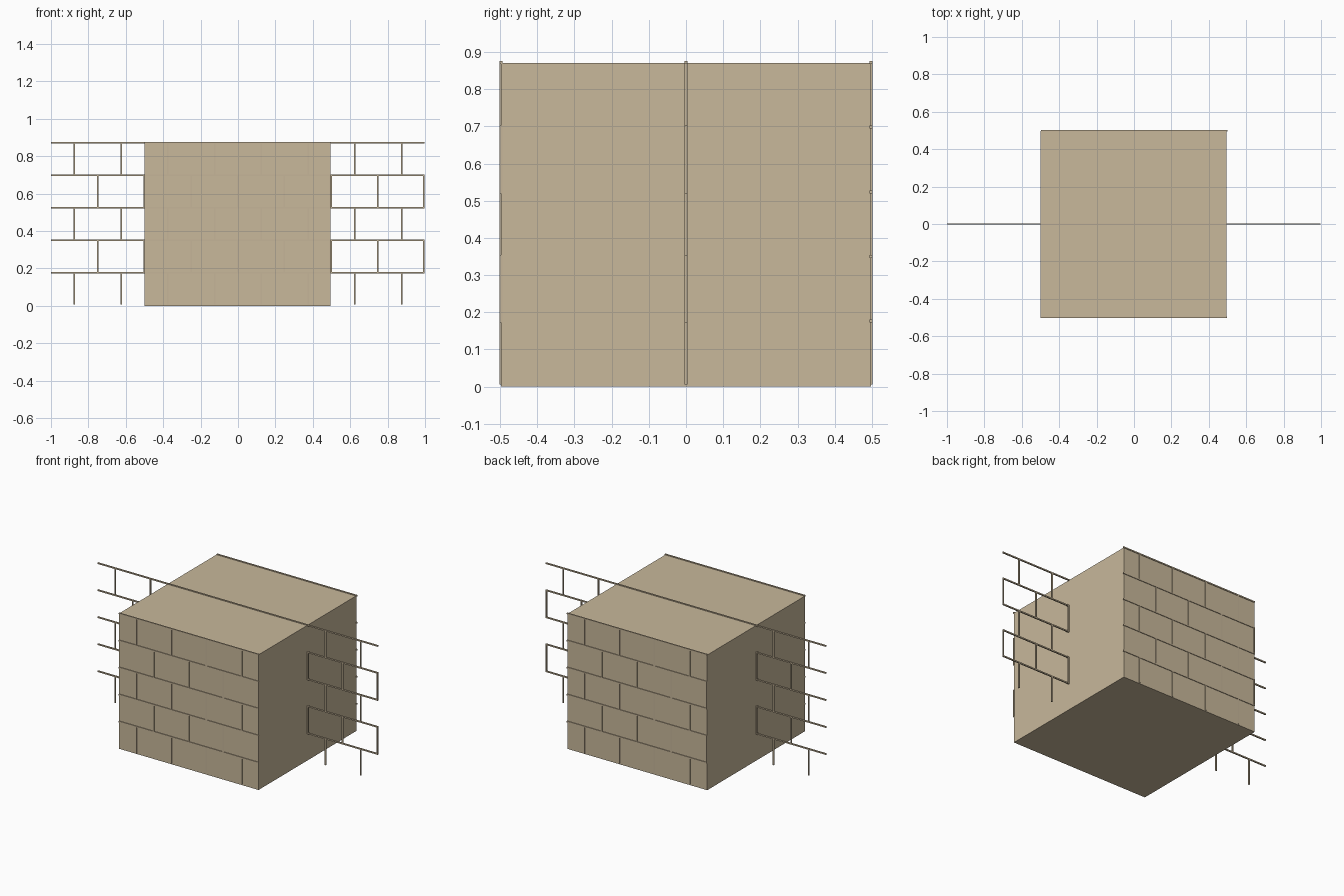
import bpy, bmesh

if "Cube" in bpy.data.objects:
    bpy.data.objects.remove(bpy.data.objects["Cube"])

STONE = bpy.data.materials.new("tan_stone")
STONE.diffuse_color = (0.578, 0.479, 0.328, 1)
STONE.use_nodes = True
STONE.node_tree.nodes["Principled BSDF"].inputs["Base Color"].default_value = STONE.diffuse_color
MORTAR = bpy.data.materials.new("tan_mortar")
MORTAR.diffuse_color = (0.56, 0.46, 0.315, 1)
MORTAR.use_nodes = True
MORTAR.node_tree.nodes["Principled BSDF"].inputs["Base Color"].default_value = MORTAR.diffuse_color

ROW, T = 0.174, 0.008      # brick row height, mortar bar thickness


def add_box(bm, x0, x1, y0, y1, z0, z1):
    vs = bmesh.ops.create_cube(bm, size=1)["verts"]
    for v in vs:
        v.co.x = x1 if v.co.x > 0 else x0
        v.co.y = y1 if v.co.y > 0 else y0
        v.co.z = z1 if v.co.z > 0 else z0


def finish(bm, name, mat):
    me = bpy.data.meshes.new(name)
    bm.to_mesh(me)
    bm.free()
    me.materials.append(mat)
    ob = bpy.data.objects.new(name, me)
    bpy.context.collection.objects.link(ob)
    return ob


def mortar_grid(name, x, y, turn=1):
    """One unit-wide running-bond mortar grid; turn=-1 spins it half a turn."""
    bm = bmesh.new()
    h = T / 2
    for row in range(5):
        top = (row + 1) * ROW + 0.002
        # bed joint above the row
        add_box(bm, -0.5, 0.498, -h, h, top - h, top + h)
        # upright joints, staggered every other row
        for i in range(4):
            c = -0.375 + i * 0.25 if row % 2 == 0 else -0.25 + i * 0.248
            add_box(bm, c - h, c + h, -h, h, row * ROW + 0.006, top - h)
    for v in bm.verts:
        v.co.x = v.co.x * turn + x
        v.co.y = v.co.y * turn + y
    return finish(bm, name, MORTAR)


# Solid wall block
bm = bmesh.new()
add_box(bm, -0.5, 0.495, -0.498, 0.498, 0, 0.871)
finish(bm, "wall_block", STONE)

# Mortar on front and back, plus two grids running through the middle
mortar_grid("front_mortar", 0, -0.498)
mortar_grid("back_mortar", 0, 0.498, -1)
mortar_grid("left_mortar", -0.5, 0)
mortar_grid("right_mortar", 0.5, 0)
